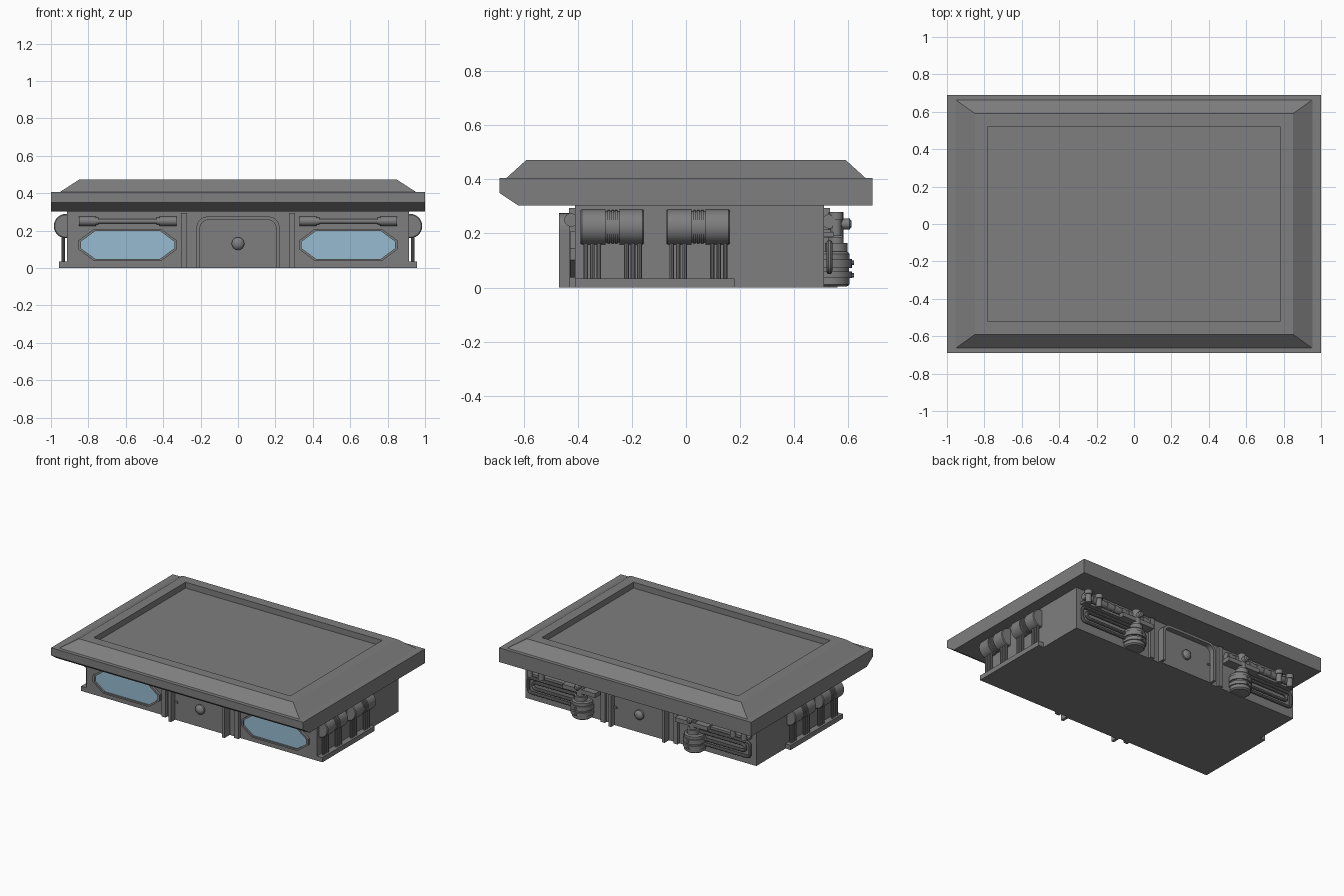
import bpy, bmesh, math
from mathutils import Vector

if "Cube" in bpy.data.objects:
    bpy.data.objects.remove(bpy.data.objects["Cube"])


def material(name, rgb):
    m = bpy.data.materials.new(name)
    m.diffuse_color = (*rgb, 1)
    m.use_nodes = True
    m.node_tree.nodes["Principled BSDF"].inputs["Base Color"].default_value = m.diffuse_color
    return m


GREY = material("hull_grey", (0.21, 0.21, 0.21))
BLUE = material("window_blue", (0.31, 0.50, 0.64))


def finish(name, bm, mat=GREY, smooth=False):
    bmesh.ops.recalc_face_normals(bm, faces=bm.faces)
    me = bpy.data.meshes.new(name)
    bm.to_mesh(me)
    bm.free()
    me.materials.append(mat)
    if smooth:
        me.shade_smooth()
        me.set_sharp_from_angle(angle=math.radians(35))
    ob = bpy.data.objects.new(name, me)
    bpy.context.collection.objects.link(ob)
    return ob


def loft(name, rings, mat=GREY, smooth=False, closed=False):
    """Skin a list of equal-length point rings, capped at both ends or closed into a loop."""
    bm = bmesh.new()
    vr = [[bm.verts.new(p) for p in r] for r in rings]
    n = len(vr[0])
    pairs = list(zip(vr, vr[1:])) + ([(vr[-1], vr[0])] if closed else [])
    for a, b in pairs:
        for i in range(n):
            j = (i + 1) % n
            bm.faces.new((a[i], a[j], b[j], b[i]))
    if not closed:
        bm.faces.new(vr[0])
        bm.faces.new(vr[-1])
    return finish(name, bm, mat, smooth)


def box(name, x, y, z, mat=GREY):
    return loft(name, [[(x[0], y[0], k), (x[1], y[0], k), (x[1], y[1], k), (x[0], y[1], k)] for k in z], mat)


def prism(name, pts, y0, y1, mat=GREY):
    """Extrude an xz outline along y."""
    return loft(name, [[(x, y, z) for x, z in pts] for y in (y0, y1)], mat)


def lathe(name, centre, axis, sections, n=24):
    """Revolve (position, radius) sections about an axis through centre."""
    c, a = Vector(centre), "xyz".index(axis)
    rings = []
    for pos, r in sections:
        ring = []
        for i in range(n):
            t = 2 * math.pi * i / n
            v = Vector((0, 0, 0))
            v[a], v[(a + 1) % 3], v[(a + 2) % 3] = pos, r * math.cos(t), r * math.sin(t)
            ring.append(c + v)
        rings.append(ring)
    return loft(name, rings, smooth=True)


def rect(x, y, z):
    return [(-x, -y, z), (x, -y, z), (x, y, z), (-x, y, z)]


def arch(w, h, r):
    """Open doorway outline, from bottom right over the top to bottom left."""
    pts = [(w, 0)]
    for k in range(7):
        t = math.pi / 2 * k / 6
        pts.append((w - r + r * math.cos(t), h - r + r * math.sin(t)))
    return pts + [(-x, z) for x, z in reversed(pts)]


def octagon(cx, w, h, flat, top):
    q = [(w, flat), (top, h), (-top, h), (-w, flat), (-w, -flat), (-top, -h), (top, -h), (w, -flat)]
    return [(cx + x, 0.123 + z) for x, z in q]


def tube(name, pts, r, n=10):
    """Pipe with rounded corners in a plane of constant y."""
    path = [Vector(pts[0])]
    for a, b, c in zip(pts, pts[1:], pts[2:]):
        a, b, c = Vector(a), Vector(b), Vector(c)
        p, q = b + (a - b).normalized() * 0.03, b + (c - b).normalized() * 0.03
        path += [p * (1 - t) ** 2 + b * 2 * t * (1 - t) + q * t * t for t in (0, .25, .5, .75, 1)]
    path.append(Vector(pts[-1]))
    rings, side = [], Vector((0, 1, 0))
    for i, p in enumerate(path):
        d = (path[min(i + 1, len(path) - 1)] - path[max(i - 1, 0)]).normalized()
        up = d.cross(side)
        rings.append([p + (side * math.cos(t) + up * math.sin(t)) * r
                      for t in (2 * math.pi * k / n for k in range(n))])
    return loft(name, rings, smooth=True)


# Main body
box("body", (-0.915, 0.915), (-0.41, 0.51), (0, 0.305))

# Roof slab with chamfered front underside, and hipped crown with sunken panel
slab = [(-0.69, 0.35), (-0.62, 0.303), (0.69, 0.303), (0.69, 0.405), (-0.69, 0.405)]
loft("roof_slab", [[(x, y, z) for y, z in slab] for x in (-1, 1)])
loft("roof_crown", [rect(0.955, 0.665, 0.404), rect(0.85, 0.59, 0.472),
                    rect(0.78, 0.52, 0.472), rect(0.78, 0.52, 0.43)])

# Front and back doorways
for tag, s, wall, out in (("front", -1, 0.41, 0.47), ("back", 1, 0.51, 0.56)):
    frame = arch(0.222, 0.275, 0.06) + arch(0.203, 0.257, 0.045)[::-1]
    prism(tag + "_door_frame", frame, s * (wall - 0.01), s * out)
    prism(tag + "_door", arch(0.203, 0.257, 0.045), s * (wall - 0.01), s * (wall + 0.012))
    lathe(tag + "_door_knob", (0, s * wall, 0.13), "y",
          [(0, 0.034), (s * 0.025, 0.034), (s * 0.035, 0.026), (s * 0.042, 0.012)])
    for m in (-1, 1):
        box(tag + "_pilaster", sorted((m * 0.272, m * 0.305)), sorted((s * (wall - 0.01), s * (wall + 0.022))), (0, 0.295))
        box(tag + "_door_hinge", sorted((m * 0.18, m * 0.203)), sorted((s * wall, s * (wall + 0.02))), (0.125, 0.137))

for m in (-1, 1):
    # Front windows: raised octagonal frame with glass set inside
    cx = m * 0.59
    o, i = octagon(cx, 0.265, 0.085, 0.022, 0.18), octagon(cx, 0.25, 0.074, 0.018, 0.174)
    loft("window_frame", [[(x, y, z) for x, z in pts] for pts, y in
                          ((o, -0.405), (o, -0.428), (i, -0.428), (i, -0.405))], closed=True)
    prism("window_glass", i, -0.409, -0.416, BLUE)

    # Front handrail above each window
    lathe("front_rail", (cx, -0.425, 0.25), "x",
          [(-0.26, 0.025), (-0.17, 0.025), (-0.17, 0.019), (-0.155, 0.019), (-0.155, 0.013),
           (0.155, 0.013), (0.155, 0.019), (0.17, 0.019), (0.17, 0.025), (0.26, 0.025)], 16)
    for e in (-0.215, 0.215):
        box("front_rail_bracket", (cx + e - 0.02, cx + e + 0.02), (-0.425, -0.405), (0.23, 0.27))

    # Side machinery: base ledge, two grooved tanks, thin feed pipes
    box("side_ledge", sorted((m * 0.9, m * 0.957)), (-0.41, 0.18), (0, 0.034))
    for y0 in (-0.39, -0.073):
        prof = [(0, 0.06), (0.005, 0.065), (0.093, 0.065), (0.093, 0.057)]
        for k in range(3):
            a = 0.1 + k * 0.014
            prof += [(a, 0.057), (a, 0.062), (a + 0.009, 0.062), (a + 0.009, 0.057)]
        prof += [(0.145, 0.057), (0.145, 0.065), (0.23, 0.065), (0.235, 0.06)]
        lathe("side_tank", (m * 0.92, y0, 0.224), "y", prof, 28)
        for d in (0.02, 0.044, 0.068, 0.17, 0.194, 0.218):
            lathe("side_feed_pipe", (m * 0.935, y0 + d, 0), "z", [(0.03, 0.009), (0.2, 0.009)], 10)

    # Back barrels with grooves, stem, clamp and bolts
    bx, by = m * 0.446, 0.535
    lathe("back_barrel", (bx, by, 0), "z",
          [(0.004, 0.06), (0.012, 0.07), (0.035, 0.07), (0.035, 0.078), (0.06, 0.078), (0.06, 0.068),
           (0.072, 0.068), (0.072, 0.078), (0.105, 0.078), (0.105, 0.07), (0.125, 0.07), (0.134, 0.06)], 28)
    lathe("back_stem", (bx, 0.555, 0), "z",
          [(0.13, 0.042), (0.165, 0.042), (0.165, 0.028), (0.28, 0.028)], 20)
    box("back_clamp", (bx - 0.13, bx + 0.13), (0.5, 0.578), (0.185, 0.215))
    lathe("back_valve", (bx, 0.57, 0.235), "y", [(0, 0.02), (0.035, 0.02), (0.042, 0.012)], 16)
    for z in (0.045, 0.092):
        lathe("barrel_bolt", (bx, 0.6, z), "y", [(0, 0.008), (0.022, 0.008)], 10)

    # Back pipework: ribbed upper pipe, end posts and lower loops
    prof = [(-0.27, 0.022)]
    for k in range(9):
        a = -0.25 + k * 0.06
        prof += [(a, 0.022), (a, 0.027), (a + 0.035, 0.027), (a + 0.035, 0.022)]
    lathe("back_upper_pipe", (m * 0.6, 0.53, 0.245), "x", prof + [(0.27, 0.022)], 16)
    for x in (0.76, 0.85):
        lathe("back_post", (m * x, 0.555, 0), "z", [(0.19, 0.02), (0.25, 0.02), (0.25, 0.026), (0.28, 0.026)], 16)
    box("back_shelf", sorted((m * 0.34, m * 0.88)), (0.5, 0.545), (0.188, 0.205))
    for a, b, c in ((0.88, 0.06, 0.165), (0.845, 0.095, 0.14)):
        tube("back_loop_pipe", [(m * 0.45, 0.53, b), (m * a, 0.53, b), (m * a, 0.53, c), (m * 0.45, 0.53, c)], 0.011)
